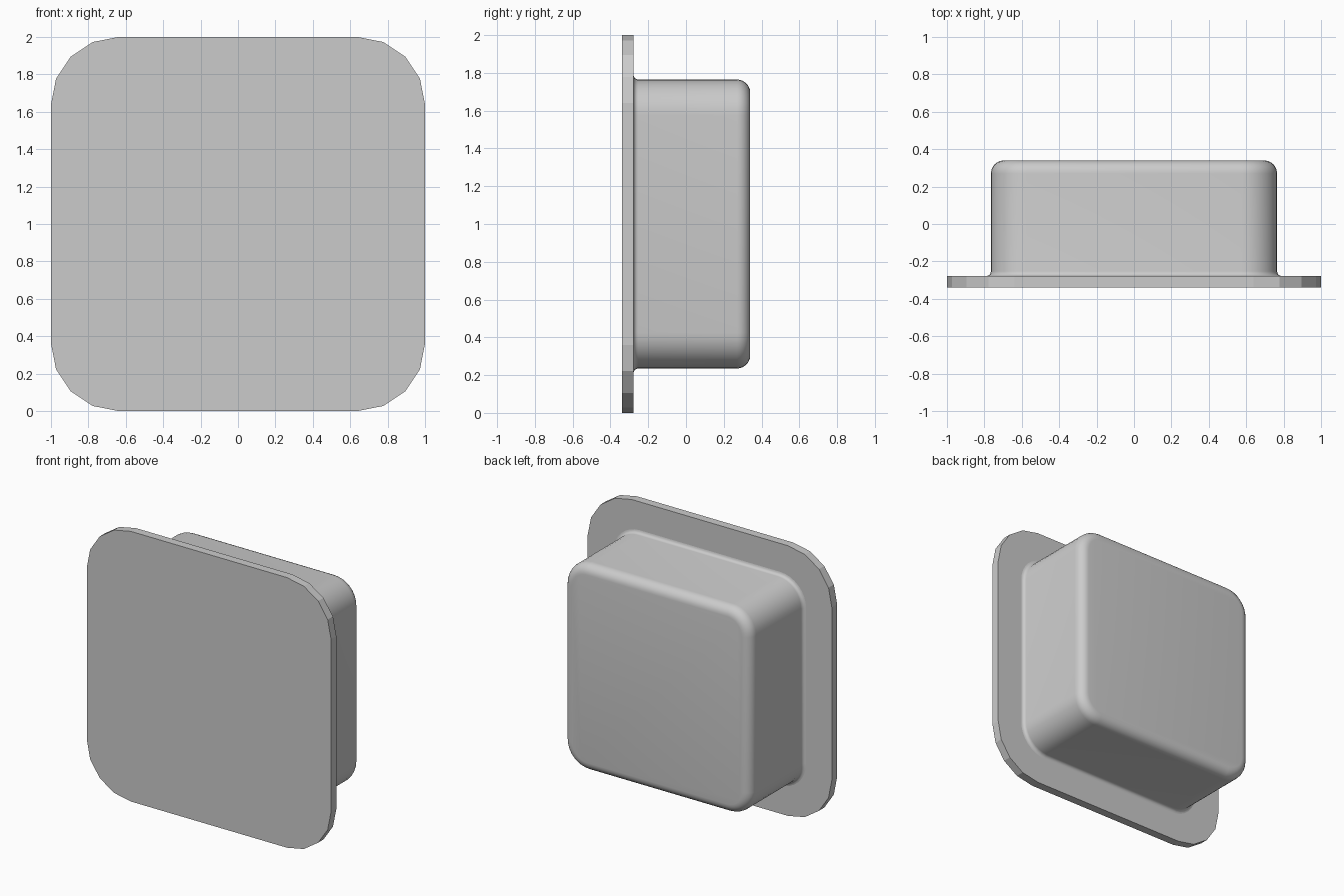
import bpy, bmesh, math

cube = bpy.data.objects.get("Cube")
if cube:
    bpy.data.objects.remove(cube, do_unlink=True)

grey = bpy.data.materials.new("light_grey")
grey.use_nodes = True
grey.diffuse_color = (0.6, 0.6, 0.6, 1)
grey.node_tree.nodes["Principled BSDF"].inputs["Base Color"].default_value = (0.6, 0.6, 0.6, 1)


def rounded_square(half, radius, segments):
    """Outline in x and z, centred on z = 1."""
    points = []
    for corner in range(4):
        turn = corner * math.pi / 2
        cx = (half - radius) * math.copysign(1, math.cos(turn + math.pi / 4))
        cz = (half - radius) * math.copysign(1, math.sin(turn + math.pi / 4))
        for i in range(segments + 1):
            a = turn + i / segments * math.pi / 2
            points.append((cx + radius * math.cos(a), 1 + cz + radius * math.sin(a)))
    return points


def loft(name, half, radius, segments, profile):
    """Stack rounded squares along y; profile holds (growth, y) pairs."""
    bm = bmesh.new()
    rings = [[bm.verts.new((x, y, z)) for x, z in rounded_square(half + g, radius + g, segments)]
             for g, y in profile]
    for a, b in zip(rings, rings[1:]):
        for i in range(len(a)):
            j = (i + 1) % len(a)
            bm.faces.new((a[i], a[j], b[j], b[i]))
    bm.faces.new(rings[0])
    bm.faces.new(rings[-1])
    bmesh.ops.recalc_face_normals(bm, faces=bm.faces)
    mesh = bpy.data.meshes.new(name)
    bm.to_mesh(mesh)
    bm.free()
    mesh.materials.append(grey)
    obj = bpy.data.objects.new(name, mesh)
    bpy.context.collection.objects.link(obj)
    return obj


def arc(cg, cy, r, start, end, steps):
    """Quarter-round part of a profile, angles in degrees."""
    angles = [math.radians(start + (end - start) * i / steps) for i in range(steps + 1)]
    return [(cg + r * math.cos(a), cy + r * math.sin(a)) for a in angles]


# Front plate with coarse rounded corners
loft("front_plate", 1.0, 0.36, 4, [(0, -0.34), (0, -0.278)])

# Rear body: small fillet at the plate, softly rounded back edge
fillet = arc(0.025, -0.253, 0.025, 270, 180, 4)
back_edge = arc(-0.07, 0.27, 0.07, 0, 90, 6)
body = loft("rear_body", 0.765, 0.19, 8, fillet + back_edge)
bpy.ops.object.select_all(action="DESELECT")
body.select_set(True)
bpy.context.view_layer.objects.active = body
bpy.ops.object.shade_smooth_by_angle(angle=math.radians(40))
